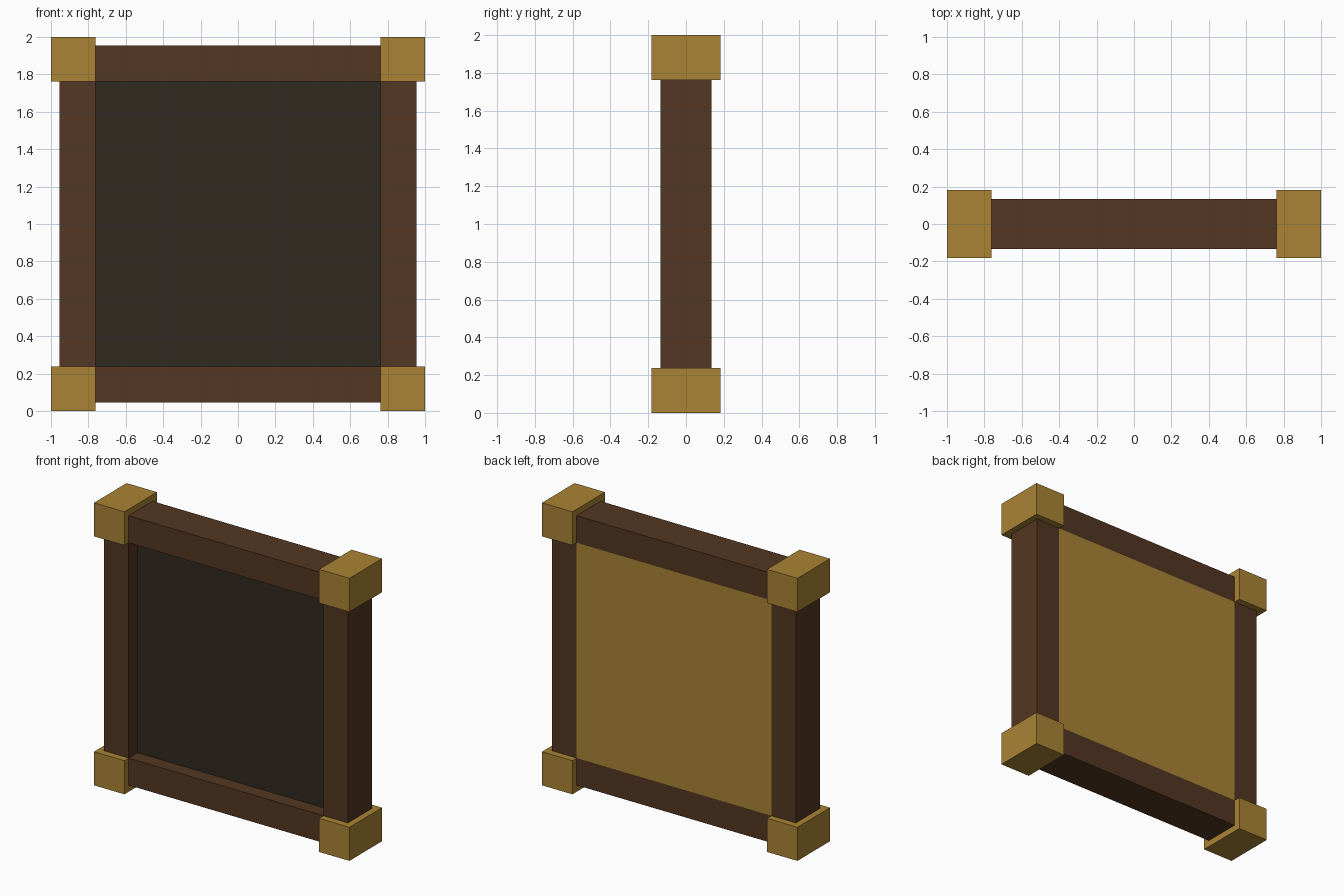
import bpy, bmesh

if "Cube" in bpy.data.objects:
    bpy.data.objects.remove(bpy.data.objects["Cube"])


def material(name, rgb):
    mat = bpy.data.materials.new(name)
    mat.diffuse_color = (*rgb, 1)
    mat.use_nodes = True
    mat.node_tree.nodes["Principled BSDF"].inputs["Base Color"].default_value = mat.diffuse_color
    return mat


brown = material("dark_wood", (0.088, 0.038, 0.016))
gold = material("brass", (0.40, 0.23, 0.035))
dark = material("dark_glass", (0.031, 0.024, 0.014))


def box(name, lo, hi, mat):
    """Box between two opposite corners."""
    bm = bmesh.new()
    bmesh.ops.create_cube(bm, size=1)
    for v in bm.verts:
        v.co = [lo[i] if v.co[i] < 0 else hi[i] for i in range(3)]
    mesh = bpy.data.meshes.new(name)
    bm.to_mesh(mesh)
    bm.free()
    mesh.materials.append(mat)
    obj = bpy.data.objects.new(name, mesh)
    bpy.context.collection.objects.link(obj)
    return obj


INNER, OUTER = 0.762, 0.954    # frame opening and frame edge, from the centre
BLOCK_D, BAR_D = 0.182, 0.134  # half depths
MID = 1.0                      # height of the centre

for s, side in ((-1, "left"), (1, "right")):
    # Upright bars
    x = sorted((s * INNER, s * OUTER))
    box(f"{side}_bar", (x[0], -BAR_D, MID - INNER), (x[1], BAR_D, MID + INNER), brown)
    # Corner blocks
    x = sorted((s * INNER, s * 1.0))
    for t, level in ((-1, "bottom"), (1, "top")):
        z = sorted((MID + t * INNER, MID + t))
        box(f"{level}_{side}_corner", (x[0], -BLOCK_D, z[0]), (x[1], BLOCK_D, z[1]), gold)

# Horizontal bars
for t, level in ((-1, "bottom"), (1, "top")):
    z = sorted((MID + t * INNER, MID + t * OUTER))
    box(f"{level}_bar", (-INNER, -BAR_D, z[0]), (INNER, BAR_D, z[1]), brown)

# Panel: recessed dark front, flush gold back and sides
panel = box("panel", (-INNER, -0.035, MID - INNER), (INNER, BAR_D, MID + INNER), gold)
panel.data.materials.append(dark)
for p in panel.data.polygons:
    if p.normal.y < -0.5:
        p.material_index = 1
